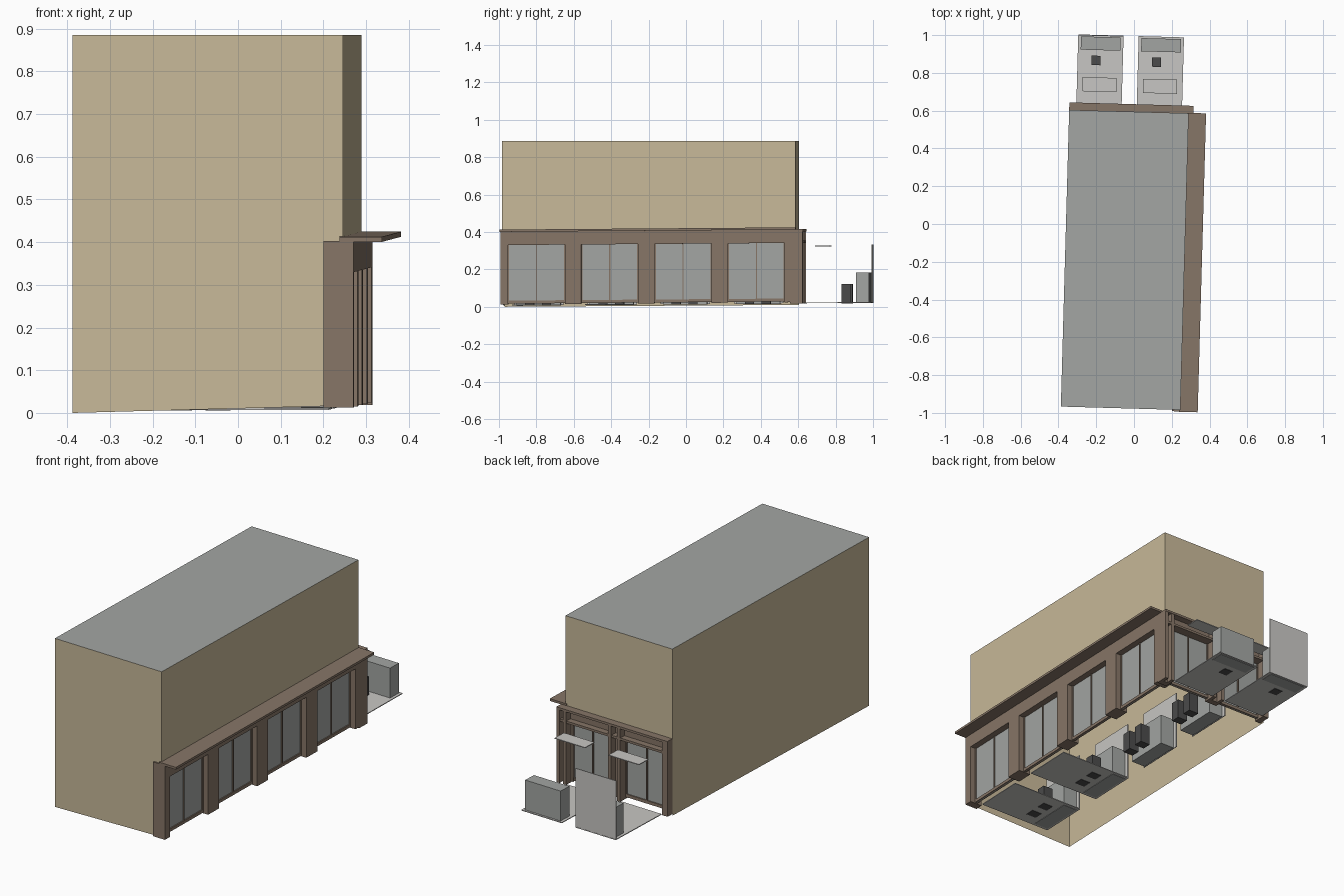
import bpy
import bmesh
from mathutils import Matrix, Vector

cube = bpy.data.objects.get("Cube")
if cube:
    bpy.data.objects.remove(cube, do_unlink=True)

TURN = Matrix.Rotation(-0.028, 4, 'Z')
SLOPE = Matrix.Identity(4)
SLOPE[2][1] = 0.0075          # the street rises gently toward the back


def material(name, r, g, b):
    m = bpy.data.materials.new(name)
    m.use_nodes = True
    m.diffuse_color = (r, g, b, 1)
    m.node_tree.nodes["Principled BSDF"].inputs["Base Color"].default_value = (r, g, b, 1)
    return m


TAN = material("tan wall", 0.578, 0.485, 0.319)
BROWN = material("brown trim", 0.242, 0.181, 0.136)
GREY = material("grey", 0.366, 0.38, 0.366)
WHITE = material("off white", 0.58, 0.57, 0.55)
DARK = material("charcoal", 0.07, 0.07, 0.07)


def finish(name, bm, mat, matrix):
    bm.transform(matrix)
    mesh = bpy.data.meshes.new(name)
    bm.to_mesh(mesh)
    bm.free()
    mesh.materials.append(mat)
    obj = bpy.data.objects.new(name, mesh)
    bpy.context.scene.collection.objects.link(obj)
    return obj


def box(name, xs, ys, zs, mat):
    bm = bmesh.new()
    bmesh.ops.create_cube(bm, size=1)
    for v in bm.verts:
        v.co = Vector([(min(s) + max(s)) / 2 + c * (max(s) - min(s))
                       for s, c in zip((xs, ys, zs), v.co)])
    return finish(name, bm, mat, TURN @ SLOPE)


def sheet(name, points, mat):
    bm = bmesh.new()
    bm.faces.new([bm.verts.new(p) for p in points])
    return finish(name, bm, mat, TURN)


# Main block: open below, shop fronts fill the lower right and back sides
L, R, F, B = -0.36, 0.273, -0.977, 0.594
TOP, MID = 0.885, 0.405
sheet("left_wall", [(L, B, 0.01), (L, F, 0), (L, F, TOP), (L, B, TOP)], TAN)
sheet("front_wall", [(L, F, 0), (R, F, 0.017), (R, F, TOP), (L, F, TOP)], TAN)
sheet("upper_side_wall", [(R, F, MID), (R, B, MID), (R, B, TOP), (R, F, TOP)], TAN)
sheet("upper_back_wall", [(R, B, MID), (L, B, MID), (L, B, TOP), (R, B, TOP)], TAN)
sheet("roof", [(L, F, TOP), (R, F, TOP), (R, B, TOP), (L, B, TOP)], GREY)

BASE, SILL, HEAD, CAP = 0.024, 0.04, 0.337, 0.41


def side(u, d):
    """Side shop front: u runs along the wall, d goes into the building."""
    return [-0.0 + 0.25 - k for k in d], u


def back(u, d):
    """Back shop front: u runs along the wall, d goes outward."""
    return u, [0.62 + k for k in d]


def shop_window(name, place, c, w, plane):
    """Glass pane with frame and centre mullion; plane is the glass depth."""
    h = w / 2
    f = (plane - 0.008, plane + 0.008)
    box(name + "_glass", *place((c - h, c + h), (plane - 0.002, plane + 0.002)), (BASE, HEAD), GREY)
    box(name + "_sill", *place((c - h, c + h), f), (BASE, SILL), BROWN)
    for k in (-h + 0.003, 0, h - 0.003):
        box(name + "_mullion", *place((c + k - 0.003, c + k + 0.003), f), (SILL, HEAD), BROWN)


def display(name, place, c, w, s, floor, panel, desks):
    """Furnished bay: floor, counter, back panel, ceiling lamp and small desks."""
    h = w / 2

    def part(label, u, d, z, mat):
        box(name + label, *place((c + u[0], c + u[1]), [k * s for k in d]), z, mat)

    if floor:
        part("_floor", (-h, h), (0.01, 0.375), (0.014, 0.018), WHITE)
    if panel:
        part("_panel", (-h, h), (0.37, 0.374), (0.015, 0.325), WHITE)
    part("_counter", (0.015 - h, h - 0.015), (0.295, 0.365), (0.012, 0.175), GREY)
    part("_lamp", (0.03 - h, h - 0.03), (0.075, 0.15), (0.317, 0.321), WHITE)
    for u in desks:
        part("_desk", (u - 0.024, u + 0.024), (0.215, 0.265), (0.012, 0.115), DARK)


# Side shop front: four recessed windows between deep pillars
centres = [-0.792 + 0.392 * i for i in range(4)]
for i, c in enumerate(centres):
    shop_window("side_window", side, c, 0.304, -0.012)
    display("side_display", side, c, 0.265, 1.14, i < 2, True, (-0.045, 0.045))
edges = [-0.985] + [c + k for c in centres for k in (-0.152, 0.152)] + [0.594]
for a, b in zip(edges[::2], edges[1::2]):
    box("side_pillar", (0.228, 0.298), (a, b), (BASE - 0.004, CAP), BROWN)
box("side_lintel", (0.228, 0.298), (-0.985, B), (HEAD, CAP), BROWN)
box("side_canopy", (0.265, 0.365), (-0.987, 0.596), (CAP - 0.002, CAP + 0.01), BROWN)

# Back shop front: two windows set behind posts, with open ledges above
bays = (-0.203, 0.117)
for i, c in enumerate(bays):
    shop_window("back_window", back, c, 0.25, -0.04)
    display("back_display", back, c, 0.24, 1, True, i == 0, (-0.022,))
posts = [L, bays[0] - 0.125, bays[0] + 0.125, bays[1] - 0.125, bays[1] + 0.125, 0.298]
for a, b in zip(posts[::2], posts[1::2]):
    box("back_post_core", (a, b), (0.565, 0.597), (BASE - 0.01, CAP), BROWN)
    for k in (a, b - 0.018):
        box("back_post_fin", (k, k + 0.018), (0.59, 0.632), (BASE - 0.01, CAP), BROWN)
box("back_lintel", (L, 0.298), (0.565, 0.597), (HEAD, CAP), BROWN)
box("back_transom", (L, 0.298), (0.59, 0.63), (HEAD, HEAD + 0.012), BROWN)
box("back_cornice", (L, 0.298), (0.59, 0.634), (CAP - 0.012, CAP), BROWN)
